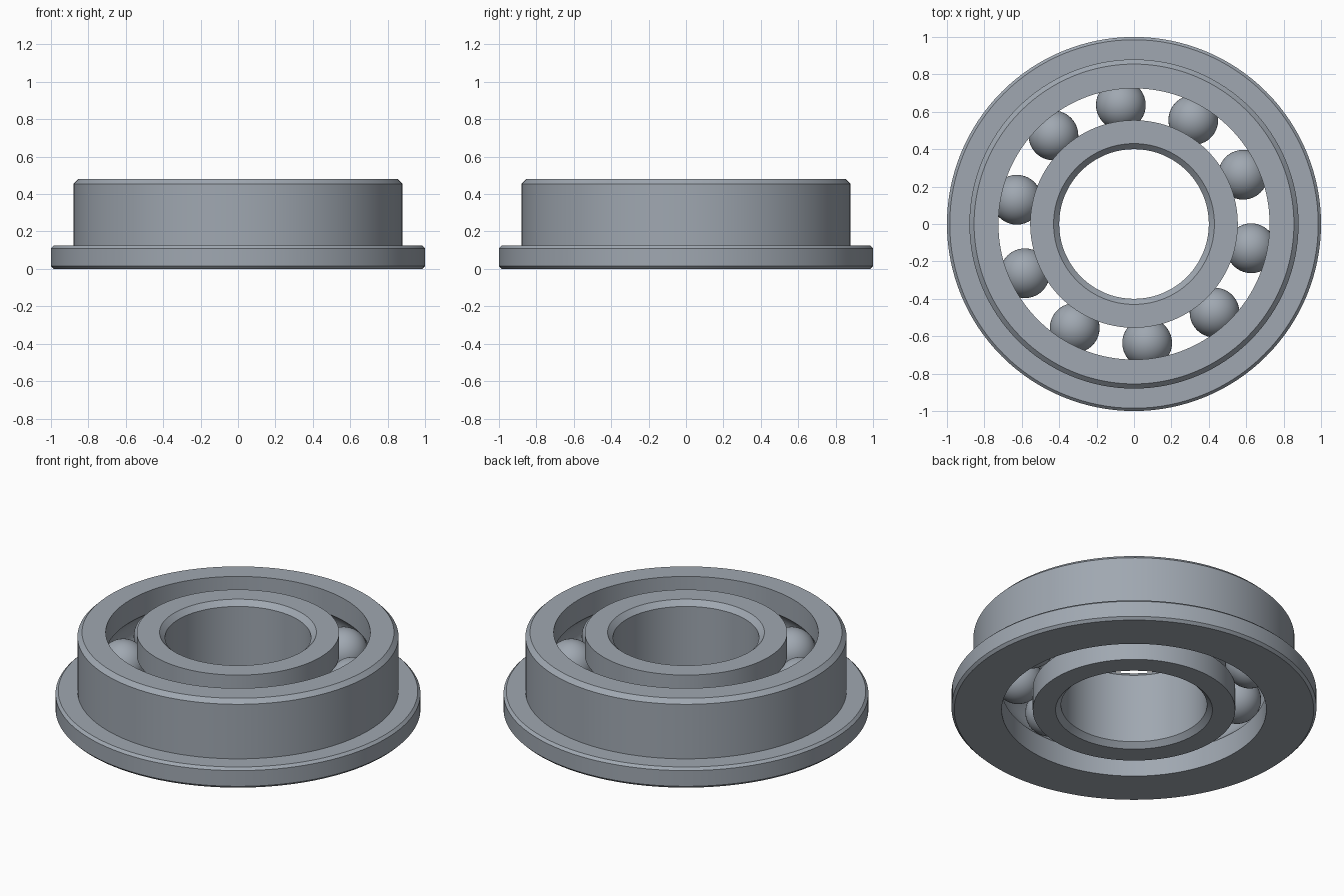
import bpy, bmesh
from math import sin, cos, pi, radians, acos

cube = bpy.data.objects.get("Cube")
if cube:
    bpy.data.objects.remove(cube, do_unlink=True)

HEIGHT = 0.48
MID = HEIGHT / 2
PITCH = 0.64          # radius of the ball circle
BALL = 0.133
GROOVE = 0.135
BALLS = 10
SEGMENTS = 128

steel = bpy.data.materials.new("brushed_steel")
steel.use_nodes = True
colour = (0.35, 0.39, 0.44, 1)
steel.diffuse_color = colour
steel.node_tree.nodes["Principled BSDF"].inputs["Base Color"].default_value = colour


def finish(name, bm):
    """Turn a bmesh into a smooth, sharp-edged steel object."""
    bmesh.ops.recalc_face_normals(bm, faces=bm.faces)
    mesh = bpy.data.meshes.new(name)
    bm.to_mesh(mesh)
    bm.free()
    mesh.materials.append(steel)
    obj = bpy.data.objects.new(name, mesh)
    bpy.context.collection.objects.link(obj)
    bpy.ops.object.select_all(action="DESELECT")
    obj.select_set(True)
    bpy.context.view_layer.objects.active = obj
    bpy.ops.object.shade_smooth_by_angle(angle=radians(30))
    return obj


def lathe(name, profile):
    """Revolve a closed (radius, height) profile around z."""
    bm = bmesh.new()
    rings = []
    for i in range(SEGMENTS):
        a = 2 * pi * i / SEGMENTS
        rings.append([bm.verts.new((r * cos(a), r * sin(a), z)) for r, z in profile])
    for i, ring in enumerate(rings):
        after = rings[(i + 1) % SEGMENTS]
        for j in range(len(profile)):
            k = (j + 1) % len(profile)
            bm.faces.new((ring[j], ring[k], after[k], after[j]))
    return finish(name, bm)


def groove(wall, steps=12):
    """Arc of the ball track cut into a wall, from bottom to top."""
    side = 1 if wall > PITCH else -1
    half = acos(abs(wall - PITCH) / GROOVE)
    angles = [-half + 2 * half * i / steps for i in range(steps + 1)]
    return [(PITCH + side * GROOVE * cos(a), MID + GROOVE * sin(a)) for a in angles]


# Flanged outer ring with chamfered rims
bore = 0.725
lathe("outer_ring", [
    (bore, 0), *groove(bore), (bore, HEIGHT),
    (0.855, HEIGHT), (0.88, HEIGHT - 0.025), (0.88, 0.125),
    (0.985, 0.125), (1, 0.11), (1, 0.015), (0.985, 0)])

# Inner ring with chamfered bore
rim = 0.555
lathe("inner_ring", [
    (rim, 0), *groove(rim), (rim, HEIGHT),
    (0.43, HEIGHT), (0.40, HEIGHT - 0.03), (0.40, 0.03), (0.43, 0)])

# Balls evenly spaced in the track
for n in range(BALLS):
    a = radians(-11.7) + 2 * pi * n / BALLS
    bm = bmesh.new()
    bmesh.ops.create_uvsphere(bm, u_segments=40, v_segments=24, radius=BALL)
    ball = finish(f"ball_{n + 1}", bm)
    ball.location = (PITCH * cos(a), PITCH * sin(a), MID)
